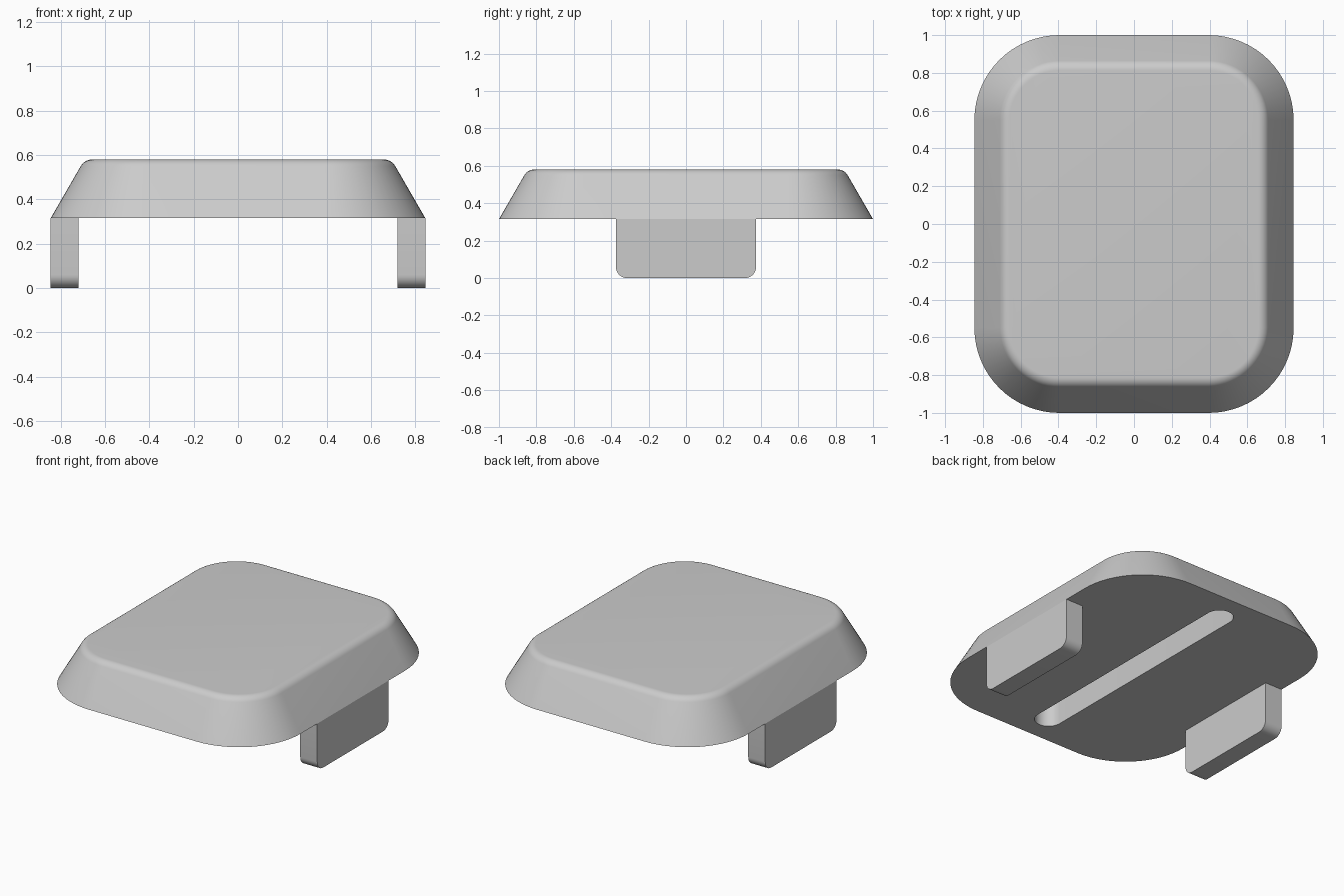
import bpy, bmesh, math

if "Cube" in bpy.data.objects:
    bpy.data.objects.remove(bpy.data.objects["Cube"])

grey = bpy.data.materials.new("plain grey")
grey.diffuse_color = (0.6, 0.6, 0.6, 1)
grey.use_nodes = True
grey.node_tree.nodes["Principled BSDF"].inputs["Base Color"].default_value = grey.diffuse_color

HX, HY, R = 0.845, 1.0, 0.45      # plate half sizes and corner radius
Z0, Z1 = 0.315, 0.58              # plate underside and top


def rounded_outline(hx, hy, r, n=16):
    """Counter-clockwise outline of a rounded rectangle."""
    pts = []
    for k, (sx, sy) in enumerate([(1, 1), (-1, 1), (-1, -1), (1, -1)]):
        for i in range(n + 1):
            a = math.pi / 2 * (k + i / n)
            pts.append((sx * (hx - r) + r * math.cos(a), sy * (hy - r) + r * math.sin(a)))
    return pts


def loft(name, rings, cap_last=True):
    """Join closed rings of 3D points into a solid."""
    bm = bmesh.new()
    loops = [[bm.verts.new(p) for p in ring] for ring in rings]
    n = len(loops[0])
    for a, b in zip(loops, loops[1:]):
        for i in range(n):
            j = (i + 1) % n
            bm.faces.new((a[i], a[j], b[j], b[i]))
    bm.faces.new(loops[0][::-1])
    if cap_last:
        bm.faces.new(loops[-1])
    bmesh.ops.remove_doubles(bm, verts=bm.verts, dist=1e-5)
    bmesh.ops.recalc_face_normals(bm, faces=bm.faces)
    me = bpy.data.meshes.new(name)
    bm.to_mesh(me)
    bm.free()
    me.materials.append(grey)
    ob = bpy.data.objects.new(name, me)
    bpy.context.collection.objects.link(ob)
    return ob


def activate(ob):
    bpy.ops.object.select_all(action='DESELECT')
    ob.select_set(True)
    bpy.context.view_layer.objects.active = ob


# Plate: sides lean in by 30 degrees, top edge has a small fillet
lean, f = math.radians(30), 0.06
inset_top = (Z1 - Z0) * math.tan(lean)
centre = inset_top + f * math.tan(math.radians(30))
profile = [(0, Z0)]
for i in range(9):
    a = math.radians(30 + 60 * i / 8)
    profile.append((centre - f * math.cos(a), Z1 - f + f * math.sin(a)))
plate = loft("plate", [[(x, y, z) for x, y in rounded_outline(HX - d, HY - d, R - d)]
                       for d, z in profile])

# Long round-ended slot cut into the underside
slot = rounded_outline(0.085, 0.885, 0.085, 12)
cutter = loft("slot_cutter", [[(x, y, z) for x, y in slot] for z in (Z0 - 0.1, Z0 + 0.19)])
cutter.hide_render = True
activate(plate)
cut = plate.modifiers.new("slot", 'BOOLEAN')
cut.operation, cut.solver, cut.object = 'DIFFERENCE', 'EXACT', cutter
bpy.ops.object.modifier_apply(modifier=cut.name)
bpy.data.objects.remove(cutter)
bpy.ops.object.shade_smooth_by_angle(angle=math.radians(30))

# Two side tabs, lower corners rounded
W, r = 0.375, 0.06
tab = [(-W, Z0)]
for s, start in ((-1, 180), (1, 270)):
    for i in range(9):
        a = math.radians(start + 90 * i / 8)
        tab.append((s * (W - r) + r * math.cos(a), r + r * math.sin(a)))
tab.append((W, Z0))
for side, name in ((-1, "left_tab"), (1, "right_tab")):
    ob = loft(name, [[(side * x, y, z) for y, z in tab] for x in (0.72, HX)])
    activate(ob)
    bpy.ops.object.shade_smooth_by_angle(angle=math.radians(30))
